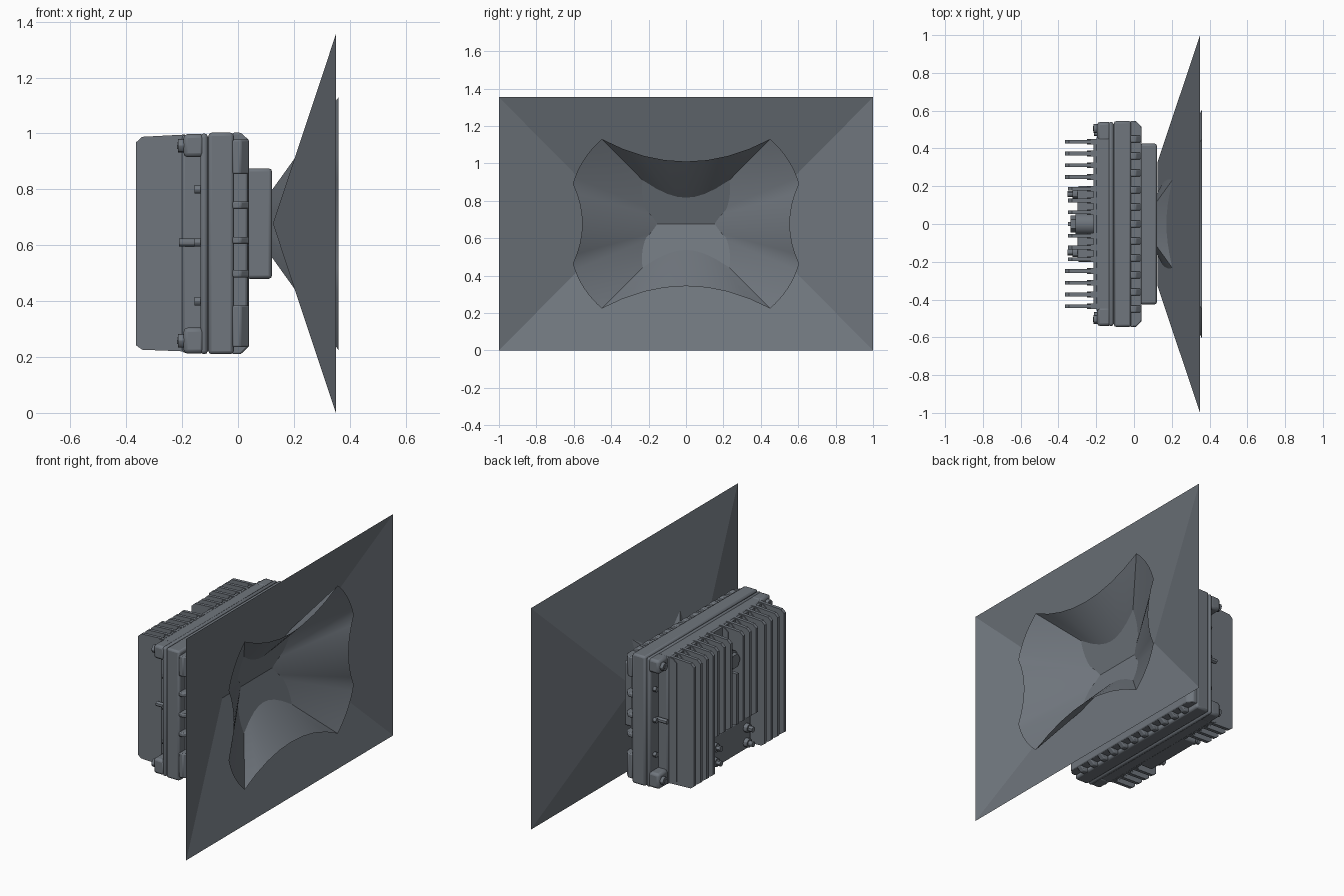
import bpy, bmesh, math
from mathutils import Matrix

cube = bpy.data.objects.get("Cube")
if cube:
    bpy.data.objects.remove(cube, do_unlink=True)

slate = bpy.data.materials.new("slate_grey")
slate.use_nodes = True
COLOUR = (0.16, 0.18, 0.205, 1)
slate.diffuse_color = COLOUR
slate.node_tree.nodes["Principled BSDF"].inputs["Base Color"].default_value = COLOUR

MID = 0.677  # height of the optical axis


def finish(name, bm, bevel=0.0, segments=2, smooth=True):
    mesh = bpy.data.meshes.new(name)
    bm.to_mesh(mesh)
    bm.free()
    mesh.materials.append(slate)
    obj = bpy.data.objects.new(name, mesh)
    bpy.context.collection.objects.link(obj)
    if bevel:
        mod = obj.modifiers.new("rounding", "BEVEL")
        mod.width, mod.segments = bevel, segments
        mod.limit_method = "ANGLE"
    if smooth:
        bpy.ops.object.select_all(action="DESELECT")
        obj.select_set(True)
        bpy.context.view_layer.objects.active = obj
        bpy.ops.object.shade_smooth_by_angle(angle=math.radians(30))
    return obj


def add_prism(bm, points, axis, a, b):
    """Extrude an (x, other) profile along y or z between a and b."""
    def place(p, t):
        return (p[0], t, p[1]) if axis == "y" else (p[0], p[1], t)
    lo = [bm.verts.new(place(p, a)) for p in points]
    hi = [bm.verts.new(place(p, b)) for p in points]
    faces = [bm.faces.new(lo), bm.faces.new(hi)]
    for i in range(len(points)):
        j = (i + 1) % len(points)
        faces.append(bm.faces.new((lo[i], lo[j], hi[j], hi[i])))
    bmesh.ops.recalc_face_normals(bm, faces=faces)


def add_box(bm, x, y, z):
    add_prism(bm, [(x[0], z[0]), (x[1], z[0]), (x[1], z[1]), (x[0], z[1])], "y", *y)


def box(name, x, y, z, bevel=0.0, segments=2):
    bm = bmesh.new()
    add_box(bm, x, y, z)
    return finish(name, bm, bevel, segments)


def add_cylinder(bm, x0, x1, y, z, radius, sides=12):
    turn = Matrix.Translation(((x0 + x1) / 2, y, z)) @ Matrix.Rotation(math.pi / 2, 4, "Y")
    bmesh.ops.create_cone(bm, cap_ends=True, segments=sides, radius1=radius,
                          radius2=radius, depth=abs(x1 - x0), matrix=turn)


# Housing shells
box("rear_core", (-0.20, -0.12), (-0.46, 0.46), (0.215, 0.995), 0.01)
box("rear_flange", (-0.135, -0.108), (-0.54, 0.54), (0.21, 1.0), 0.012)
box("front_shell", (-0.106, -0.015), (-0.545, 0.545), (0.21, 1.003), 0.012)
box("seal", (-0.112, -0.1), (-0.53, 0.53), (0.22, 0.99))
box("front_face", (-0.03, 0.035), (-0.49, 0.49), (0.26, 0.95), 0.01)
box("sensor_block", (0.03, 0.122), (-0.425, 0.425), (0.48, 0.875), 0.012)

# Ribs around the front rim
bm = bmesh.new()
rim = [(-0.02, 0.21), (0.01, 0.21), (0.04, 0.24), (0.04, 0.975), (0.01, 1.003), (-0.02, 1.003)]
for i in range(-5, 6):
    add_prism(bm, rim, "y", i * 0.09 - 0.018, i * 0.09 + 0.018)
finish("vertical_rim_ribs", bm, 0.006)

bm = bmesh.new()
side = [(-0.02, -0.545), (0.01, -0.545), (0.04, -0.515), (0.04, 0.515), (0.01, 0.545), (-0.02, 0.545)]
for lo, hi in ((0.235, 0.385), (0.485, 0.512), (0.605, 0.63), (0.73, 0.757), (0.855, 0.978)):
    add_prism(bm, side, "z", lo, hi)
finish("side_rim_ribs", bm, 0.006)

# Corner lugs with bolts, and small screws along the side ledges
lugs, bolts = bmesh.new(), bmesh.new()
for s in (-1, 1):
    y = sorted((s * 0.44, s * 0.54))
    for z in ((0.212, 0.305), (0.915, 0.998)):
        add_box(lugs, (-0.195, -0.12), y, z)
        zc = sum(z) / 2
        add_cylinder(bolts, -0.215, -0.18, s * 0.505, zc, 0.024)
        add_cylinder(bolts, -0.218, -0.2, s * 0.505, zc, 0.013, 6)
    for z in (0.4, 0.61, 0.8):
        add_cylinder(bolts, -0.155, -0.13, s * 0.5, z, 0.015)
    add_cylinder(bolts, -0.212, -0.13, s * 0.48, 0.61, 0.014)
finish("corner_lugs", lugs, 0.015)
finish("bolts", bolts)

# Rear cooling fins, cut short in the middle above the connector plate
box("fin_base", (-0.215, -0.19), (-0.45, 0.45), (0.222, 0.99))
bm = bmesh.new()
for i in range(-7, 8):
    y = i * 0.0622
    foot = 0.43 if abs(y) < 0.2 else 0.22
    tip = -0.35 if abs(y) < 0.2 else -0.365
    for half, back in ((0.015, -0.25), (0.01, tip)):
        profile = [(-0.19, foot), (back + 0.022, foot + 0.006), (back, foot + 0.022),
                   (back, 0.968), (back + 0.022, 0.988), (-0.19, 0.996)]
        if abs(i) == 0:  # centre fin makes room for the vent
            profile = [(-0.19, foot), (back, foot + 0.02), (back, 0.76), (-0.19, 0.77)]
        add_prism(bm, profile, "y", y - half, y + half)
finish("cooling_fins", bm)

# Connector plate and its screws
box("connector_plate", (-0.3, -0.19), (-0.2, 0.2), (0.225, 0.42), 0.01)
bm = bmesh.new()
for y in (-0.15, 0.16):
    for z in (0.27, 0.36):
        add_cylinder(bm, -0.325, -0.29, y, z, 0.026)
        add_cylinder(bm, -0.352, -0.32, y, z, 0.016)
finish("connector_screws", bm)

# Vent plug
bm = bmesh.new()
add_cylinder(bm, -0.31, -0.19, 0, 0.83, 0.058, 24)
add_cylinder(bm, -0.335, -0.3, 0, 0.83, 0.046, 6)
finish("vent_plug", bm)

# Wide view wedge: an open funnel opening from a ridge line
bm = bmesh.new()
ridge = [bm.verts.new((0.125, y, MID)) for y in (-0.33, 0.33)]
bl, br, tr, tl = [bm.verts.new((0.35, y, z)) for y, z in ((-1, 0), (1, 0), (1, 2 * MID), (-1, 2 * MID))]
for loop in ((bl, br, ridge[1], ridge[0]), (tr, tl, ridge[0], ridge[1]),
             (br, tr, ridge[1]), (tl, bl, ridge[0])):
    bm.faces.new(loop)
finish("wide_view_wedge", bm, smooth=False)

# Inner view horn: an open cone over a curved eight-cornered outline
arcs = [((0.605, -0.213), (0.555, 0), (0.605, 0.213)),
        ((0.605, 0.213), (0.547, 0.342), (0.45, 0.453)),
        ((0.45, 0.453), (0, 0.333), (-0.45, 0.453)),
        ((-0.45, 0.453), (-0.547, 0.342), (-0.605, 0.213))]
STEPS = 8
outline = []
for a, m, b in arcs:
    for k in range(STEPS):
        t = k / STEPS
        wa, wm, wb = (1 - t) * (1 - 2 * t), 4 * t * (1 - t), t * (2 * t - 1)
        outline.append([wa * a[c] + wm * m[c] + wb * b[c] for c in (0, 1)])
outline += [(-y, -z) for y, z in outline]
# the two side arcs each appear once; the half turn closes the loop
bm = bmesh.new()
apex = bm.verts.new((0.035, 0, MID))
ring = [bm.verts.new((0.36, y, MID + z)) for y, z in outline]
for i, v in enumerate(ring):
    bm.faces.new((apex, v, ring[(i + 1) % len(ring)]))
finish("inner_view_horn", bm)
